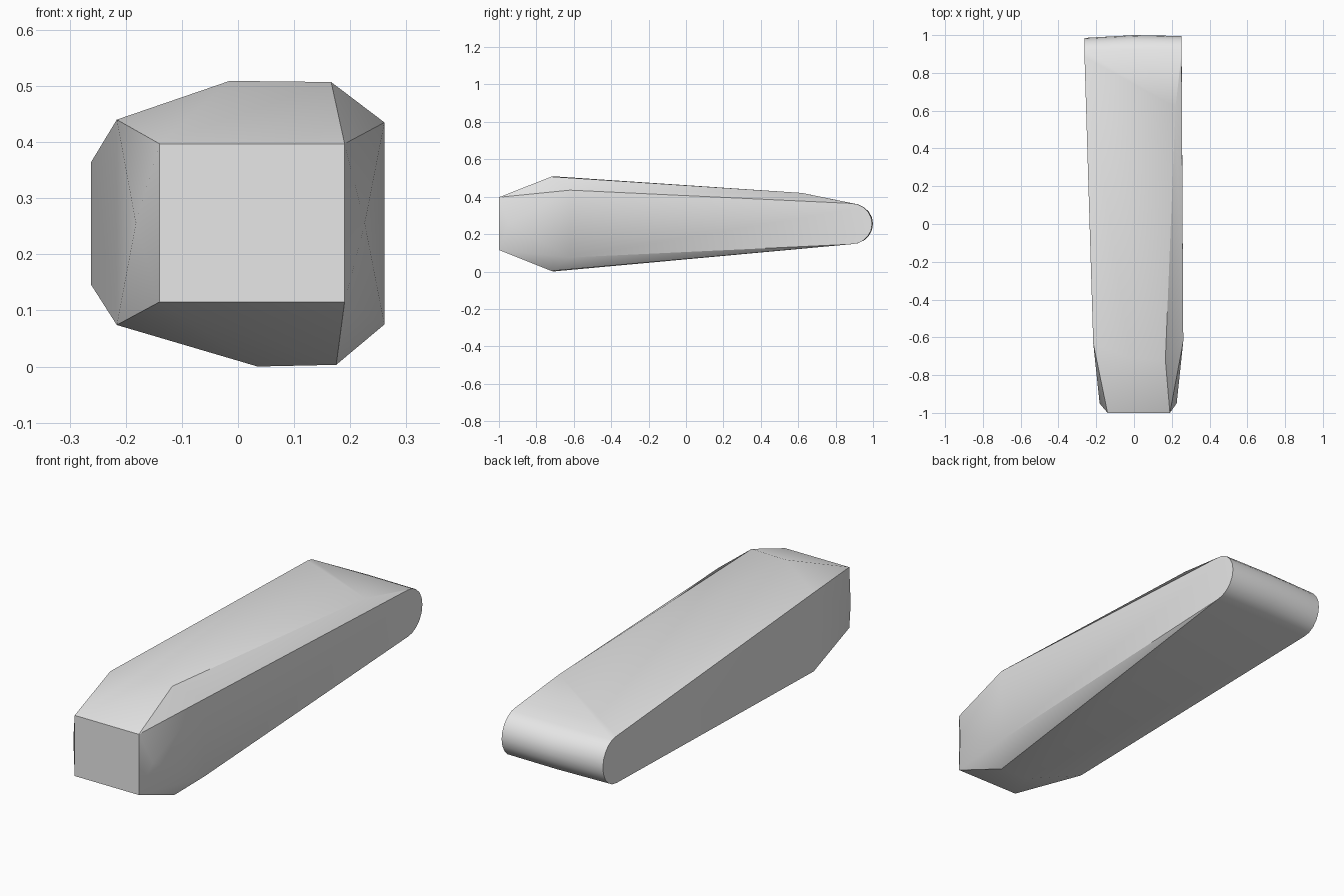
import bpy, bmesh, math

cube = bpy.data.objects.get("Cube")
if cube:
    bpy.data.objects.remove(cube, do_unlink=True)

# Plain grey material
grey = bpy.data.materials.new("plain grey")
grey.use_nodes = True
grey.diffuse_color = (0.8, 0.8, 0.8, 1)
grey.node_tree.nodes["Principled BSDF"].inputs["Base Color"].default_value = (0.8, 0.8, 0.8, 1)

points = []

# Flat square nose
points += [(x, -1, z) for x in (-0.14, 0.19) for z in (0.115, 0.397)]
# Slight bulge behind the nose on each side
points += [(-0.182, -0.95, 0.255), (0.226, -0.95, 0.255)]
# Thickest cross-section: upper and lower ridges
points += [(-0.015, -0.71, 0.509), (0.166, -0.72, 0.507)]
points += [(0.035, -0.71, 0.0), (0.175, -0.72, 0.003)]
# Shoulders along the sides
points += [(-0.216, -0.63, 0.44), (-0.216, -0.63, 0.074)]
points += [(0.261, -0.62, 0.435), (0.261, -0.62, 0.075)]
# Raised end of the top chamfer
points += [(0.22, 0.62, 0.42)]

# Rounded tail, swept across the width
STEPS = 10
for x, reach in ((-0.262, 0.1), (0.0, 0.115), (0.252, 0.11)):
    for i in range(STEPS + 1):
        a = math.pi * (i / STEPS - 0.5)
        points.append((x, 0.885 + reach * math.cos(a), 0.255 + 0.109 * math.sin(a)))

# Wrap the points in a convex skin
bm = bmesh.new()
for p in points:
    bm.verts.new(p)
hull = bmesh.ops.convex_hull(bm, input=bm.verts[:])
spare = {v for v in hull["geom_interior"] + hull["geom_unused"]
         if isinstance(v, bmesh.types.BMVert)}
bmesh.ops.delete(bm, geom=list(spare), context="VERTS")
bmesh.ops.recalc_face_normals(bm, faces=bm.faces[:])
bmesh.ops.dissolve_limit(bm, angle_limit=math.radians(0.5),
                         verts=bm.verts[:], edges=bm.edges[:])

mesh = bpy.data.meshes.new("tapered_bar")
bm.to_mesh(mesh)
bm.free()
mesh.materials.append(grey)
bar = bpy.data.objects.new("tapered_bar", mesh)
bpy.context.collection.objects.link(bar)

# Smooth shading with sharp creases kept
bpy.ops.object.select_all(action="DESELECT")
bar.select_set(True)
bpy.context.view_layer.objects.active = bar
bpy.ops.object.shade_smooth_by_angle(angle=math.radians(30))
